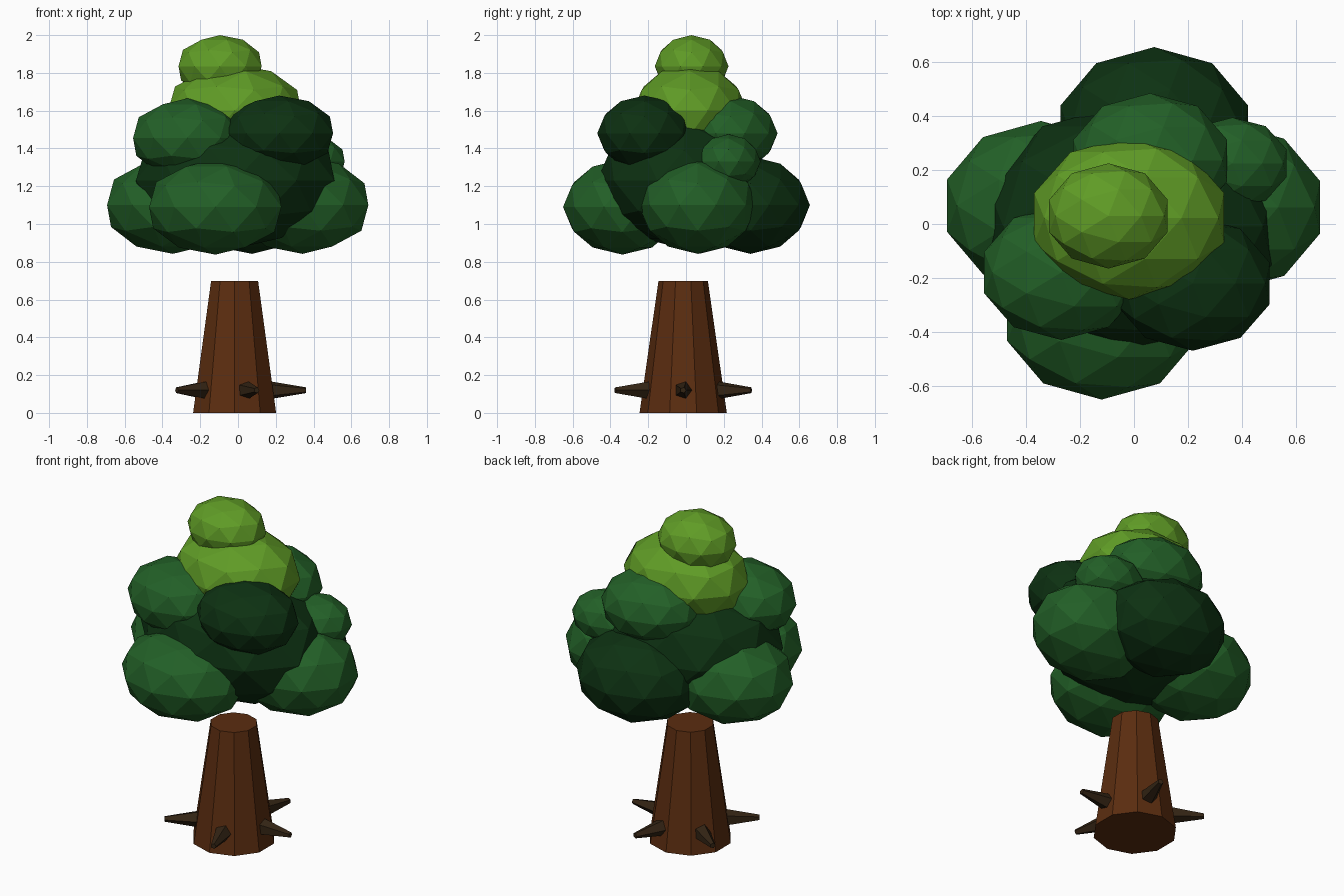
import bpy, math
from mathutils import Vector

if "Cube" in bpy.data.objects:
    bpy.data.objects.remove(bpy.data.objects["Cube"])


def material(name, rgb):
    m = bpy.data.materials.new(name)
    m.diffuse_color = (*rgb, 1)
    m.use_nodes = True
    m.node_tree.nodes["Principled BSDF"].inputs["Base Color"].default_value = m.diffuse_color
    return m


lime = material("lime_leaf", (0.115, 0.33, 0.019))
green = material("mid_leaf", (0.016, 0.115, 0.02))
dark = material("dark_leaf", (0.004, 0.031, 0.006))
bark = material("bark", (0.105, 0.026, 0.005))
root = material("root_bark", (0.034, 0.018, 0.007))


def finish(name, mat):
    ob = bpy.context.object
    ob.name = name
    ob.data.materials.append(mat)
    return ob


def leaf_clump(name, mat, centre, radii):
    bpy.ops.mesh.primitive_ico_sphere_add(subdivisions=2, radius=1, location=centre)
    finish(name, mat).scale = radii


# Crown: core, lime top, lower ring, upper ring
lower, upper = (0.366, 0.314, 0.258), (0.30, 0.25, 0.2)
for clump in [
    ("crown_core", dark, (-0.015, -0.01, 1.23), (0.552, 0.46, 0.36)),
    ("crown_tip", lime, (-0.095, 0.03, 1.835), (0.231, 0.195, 0.165)),
    ("crown_top", lime, (-0.018, 0.022, 1.60), (0.37, 0.302, 0.245)),
    ("lower_left_clump", green, (-0.345, 0.068, 1.10), lower),
    ("lower_right_clump", green, (0.342, 0.062, 1.10), lower),
    ("lower_front_clump", green, (-0.12, -0.337, 1.09), (0.368, 0.314, 0.252)),
    ("lower_back_clump", dark, (0.075, 0.342, 1.10), lower),
    ("upper_left_clump", green, (-0.27, -0.18, 1.455), (0.30, 0.25, 0.21)),
    ("upper_right_clump", dark, (0.218, -0.22, 1.48), upper),
    ("upper_back_clump", green, (0.06, 0.235, 1.48), upper),
    ("side_clump", green, (0.365, 0.225, 1.33), (0.21, 0.17, 0.145)),
]:
    leaf_clump(*clump)

# Trunk: ten-sided taper
base = Vector((-0.018, -0.015, 0))
bpy.ops.mesh.primitive_cone_add(vertices=10, radius1=0.231, radius2=0.131, depth=0.697,
                                location=base + Vector((0, 0, 0.3485)))
finish("trunk", bark)

# Five root spikes around the trunk
inner, outer = 0.15, 0.378
for i in range(5):
    a = math.radians(72 * i)
    direction = Vector((math.cos(a), math.sin(a), 0))
    bpy.ops.mesh.primitive_cone_add(
        vertices=5, radius1=0.056, radius2=0.016, depth=outer - inner,
        location=base + direction * (inner + outer) / 2 + Vector((0, 0, 0.12)),
        rotation=(0, math.pi / 2, a))
    finish(f"root_spike_{i + 1}", root)
